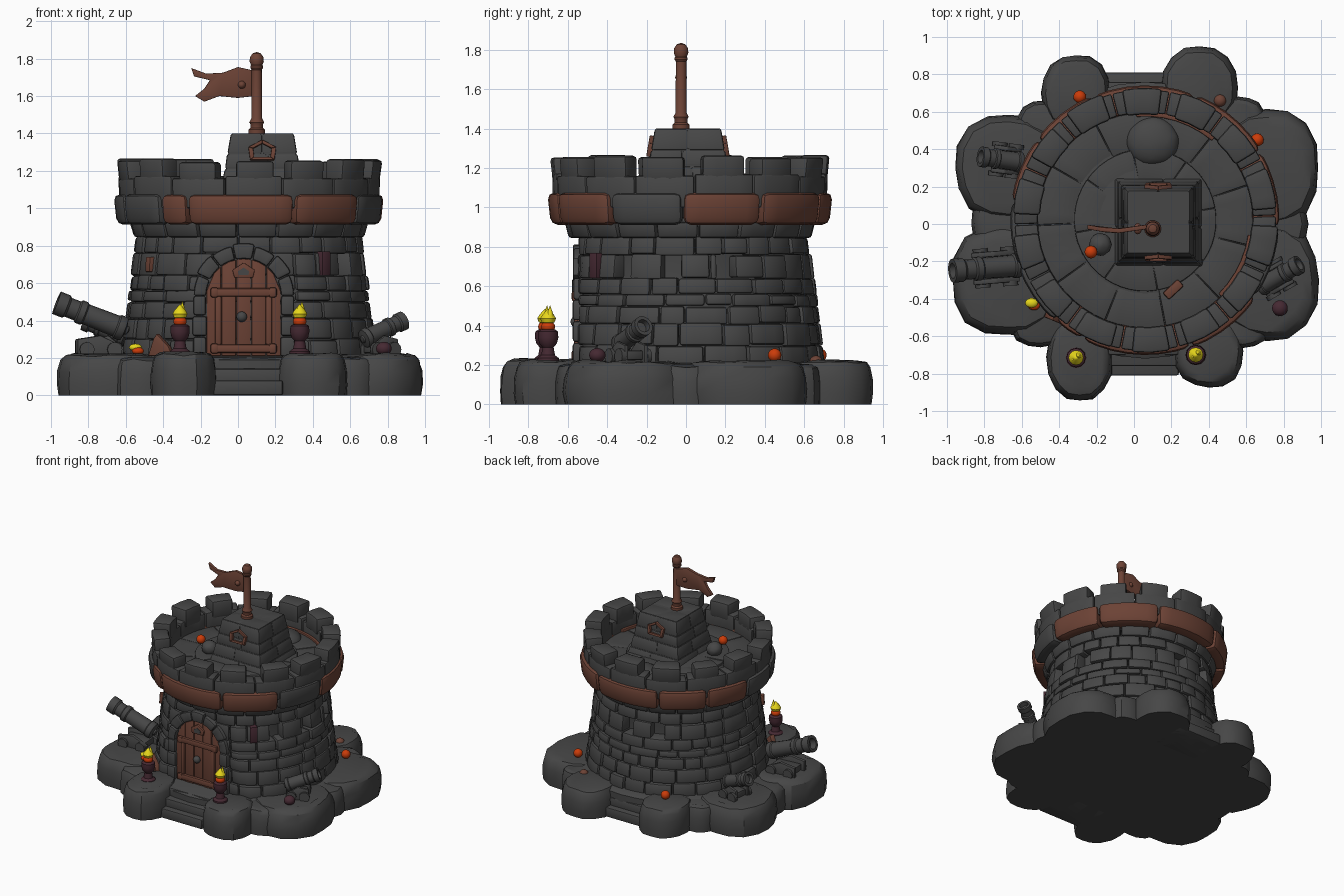
import bpy, bmesh, math, random
from math import sin, cos, pi, radians
from mathutils import Vector, Matrix

random.seed(4)
cube = bpy.data.objects.get("Cube")
if cube:
    bpy.data.objects.remove(cube)
TOWER = (0.06, 0.02, 0)
made = []


def material(name, *rgb):
    mat = bpy.data.materials.new(name)
    mat.use_nodes = True
    mat.diffuse_color = (*rgb, 1)
    mat.node_tree.nodes["Principled BSDF"].inputs["Base Color"].default_value = (*rgb, 1)
    return mat


stone = material("dark stone", 0.062, 0.062, 0.062)
wood = material("red brown wood", 0.15, 0.055, 0.036)
purple = material("dark purple iron", 0.06, 0.022, 0.032)
orange = material("ember orange", 0.6, 0.045, 0.003)
yellow = material("flame yellow", 0.85, 0.72, 0.012)


def jitter(amount):
    return random.uniform(-amount, amount)


def finish(name, bm, mats, loc=(0, 0, 0), rot=None):
    bmesh.ops.recalc_face_normals(bm, faces=bm.faces[:])
    mesh = bpy.data.meshes.new(name)
    bm.to_mesh(mesh)
    bm.free()
    for mat in mats:
        mesh.materials.append(mat)
    obj = bpy.data.objects.new(name, mesh)
    bpy.context.collection.objects.link(obj)
    obj.location = loc
    if rot is not None:
        obj.rotation_euler = rot
    made.append(obj)
    return obj


def bevel_new(bm, faces, width, mat):
    """Chamfer the sharp edges of freshly made faces."""
    bmesh.ops.recalc_face_normals(bm, faces=faces)
    for face in faces:
        face.material_index = mat
        face.normal_update()
    edges = {e for f in faces for e in f.edges if e.calc_face_angle(0) > 0.6}
    if width:
        bmesh.ops.bevel(bm, geom=list(edges), offset=width, segments=2, profile=0.5,
                        affect='EDGES', clamp_overlap=True, material=mat)


def arc_block(bm, a0, a1, z0, z1, ri, low, high=None, bev=0.012, mat=0, front=None):
    """Curved stone between two angles; front flattens it at a y limit."""
    high = low if high is None else high
    n = max(1, round((a1 - a0) / 7))
    cols = []
    for i in range(n + 1):
        a = radians(a0 + (a1 - a0) * i / n)
        col = []
        for r, z in ((ri, z0), (low, z0), (high, z1), (ri, z1)):
            y = r * sin(a)
            col.append(bm.verts.new((r * cos(a), y if front is None else max(y, front), z)))
        cols.append(col)
    faces = [bm.faces.new(cols[0]), bm.faces.new(cols[-1][::-1])]
    for c, d in zip(cols, cols[1:]):
        for k in range(4):
            faces.append(bm.faces.new((c[k], d[k], d[(k + 1) % 4], c[(k + 1) % 4])))
    bevel_new(bm, faces, bev, mat)


def box(bm, center, size, bev=0.01, mat=0, taper=1.0, axis=None):
    """Box whose top narrows toward its own middle, or toward a given xy axis."""
    new = bmesh.ops.create_cube(bm, size=1)["verts"]
    axis = Vector((*(axis or center[:2]), 0))
    for v in new:
        t = taper if v.co.z > 0 else 1
        p = Vector(center) + Vector([c * s for c, s in zip(v.co, size)]) - axis
        v.co = Vector((p.x * t, p.y * t, p.z)) + axis
    bevel_new(bm, list({f for v in new for f in v.link_faces}), bev, mat)


def prism(bm, points, y0, y1, bev=0.006, mat=0):
    """Extrude an xz outline along y."""
    a, b = ([bm.verts.new((x, y, z)) for x, z in points] for y in (y0, y1))
    n = len(points)
    faces = [bm.faces.new(a), bm.faces.new(b[::-1])]
    faces += [bm.faces.new((a[i], a[(i + 1) % n], b[(i + 1) % n], b[i])) for i in range(n)]
    bevel_new(bm, faces, bev, mat)


def lathe(name, profile, mat, loc=(0, 0, 0), seg=20, rot=None, front=None):
    bm = bmesh.new()
    verts = [bm.verts.new((r, 0, z)) for r, z in profile]
    edges = [bm.edges.new(p) for p in zip(verts, verts[1:])]
    bmesh.ops.spin(bm, geom=verts + edges, axis=(0, 0, 1), cent=(0, 0, 0),
                   angle=2 * pi, steps=seg, use_merge=True)
    bmesh.ops.remove_doubles(bm, verts=bm.verts[:], dist=0.0005)
    if front is not None:
        for v in bm.verts:
            v.co.y = max(v.co.y, front)
    return finish(name, bm, [mat], loc, rot)


def lump(name, loc, size, mat, rough=0.0, detail=3):
    bm = bmesh.new()
    bmesh.ops.create_icosphere(bm, subdivisions=detail, radius=1)
    for v in bm.verts:
        v.co = Vector([c * s * (1 + jitter(rough)) for c, s in zip(v.co, size)])
    return finish(name, bm, [mat], loc)


# Rocky base: lobes, low fillers, core and steps
LOBES = [(-.67, .3, .285, .29, 1), (-.68, -.3, .295, .3, 1), (-.29, -.71, .175, .235, 1.03),
         (.4, -.68, .185, .195, 1), (.71, -.3, .28, .32, 1), (.71, .3, .28, .32, 1), (.35, .73, .205, .22, 1),
         (-.31, .7, .185, .205, 1), (-.62, 0, .25, .2, .9), (.68, 0, .25, .2, .9), (-.5, -.5, .17, .16, .9),
         (.58, -.52, .16, .14, .9), (.56, .56, .14, .12, .9), (-.48, .52, .15, .14, .9)]
POWER = 2.4
for cx, cy, rx, ry, tall in LOBES:
    bm = bmesh.new()
    rings = []
    wobble = [1 + jitter(0.025) for _ in range(16)]
    for z, s in ((0, .975), (.06, 1), (.13, .985), (.185, .935), (.21, .86), (.222, .7)):
        ring = []
        for i, w in enumerate(wobble):
            c, d = cos(2 * pi * i / 16), sin(2 * pi * i / 16)
            q = s * (w + jitter(.012)) / (abs(c) ** POWER + abs(d) ** POWER) ** (1 / POWER)
            ring.append(bm.verts.new((cx + rx * c * q, cy + ry * d * q, z * tall + (jitter(.007) if z else 0))))
        rings.append(ring)
    for a, b in zip(rings, rings[1:]):
        for i in range(16):
            bm.faces.new((a[i], a[(i + 1) % 16], b[(i + 1) % 16], b[i]))
    bm.faces.new(rings[0])
    bm.faces.new(rings[-1])
    finish("base_rock", bm, [stone])
lathe("base_core", [(0, 0), (.74, 0), (.74, .19), (.7, .21), (0, .21)], stone, TOWER, 32)
bm = bmesh.new()
for side in (-1, 1):
    for k, depth in enumerate((.81, .76, .7)):
        box(bm, (.04, side * (depth - .15), .04 + .06 * k), (.4, .3, .08 + .005 * k), .012)
finish("steps", bm, [stone])

# Tower wall: core and courses of stones, with small niches left open
FRONT = -.565


def wall_radius(z):
    return .685 - .125 * (z - .2)


lathe("wall_core", [(0, .2), (.65, .2), (.61, .6), (.54, .63), (.54, .77), (.57, .92), (0, .92)],
      stone, TOWER, 40, front=FRONT + .02)
NICHES = [-34, -9, 17, 88, 111]
bm = bmesh.new()
LEVELS = [.2, .3, .41, .5, .56, .64, .76, .85]
for z0, z1 in zip(LEVELS, LEVELS[1:]):
    niche_row = z0 == .64
    a = start = -180 + random.uniform(0, 12)
    while a < start + 359:
        end = a + random.uniform(11, 21)
        if niche_row:
            if any(abs(a - n + 4.5) < .01 for n in NICHES):
                a += 9
                continue
            for n in NICHES:
                if a < n - 4.5 < end + 3:
                    end = n - 4.5
        if start + 360 - end < 8:
            end = start + 360
        r = jitter(.008)
        arc_block(bm, a + .3, end - (0 if niche_row else .3), z0 + jitter(.006), z1 + jitter(.006),
                  .45, wall_radius(z0) + r, wall_radius(z1) + r, .014, front=FRONT + jitter(.004))
        a = end
finish("wall_stones", bm, [stone], TOWER)

# Corbel, heavy ring with wooden sections, parapet and merlons
WOODEN = [(-132, -35), (-3, 172)]
JOINTS = [-132, -118, -70, -35, -3, 31, 68, 113, 143, 172, 200, 228]
bm = bmesh.new()
for i in range(18):
    a = i * 20 + 4
    arc_block(bm, a + .4, a + 19.6, .845, .925, .45, .615, .64 + jitter(.005), .014)
for lo, hi in zip(JOINTS, JOINTS[1:]):
    woody = any(w0 <= lo and hi <= w1 for w0, w1 in WOODEN)
    r = .726 + jitter(.006)
    arc_block(bm, lo + .2, hi - .2, .912, 1.075, .57, r - .018, r, .035, int(woody))
finish("ring_band", bm, [stone, wood], TOWER)
bm = bmesh.new()
step = 360 / 14
for i in range(14):
    a = i * step + 2
    arc_block(bm, a + .2, a + step - .2, 1.0, 1.165 + jitter(.008), .575, .695, .7, .012)
    arc_block(bm, a + 4 + jitter(1), a + 21 + jitter(1), 1.12, 1.255 + jitter(.012),
              .57 + jitter(.008), .695, .71 + jitter(.008), .018)
finish("parapet", bm, [stone], TOWER)

# Roof floor with paving and a thin inner hoop
lathe("roof_floor", [(0, 1.09), (.3, 1.07), (.6, 1.02), (.6, .9), (0, .9)], stone, TOWER, 32)
bm = bmesh.new()
for inner, outer, count in ((.2, .38, 8), (.38, .575, 11)):
    for i in range(count):
        a = i * 360 / count + inner * 50
        arc_block(bm, a + .2, a + 360 / count - .2, 1.0, 1.095 - .1 * inner + jitter(.004), inner, outer, bev=.006)
finish("roof_paving", bm, [stone], TOWER)
bm = bmesh.new()
for lo, hi in ((50, 95), (-45, -8)):
    arc_block(bm, lo, hi, 1.03, 1.075, .555, .58, bev=.005)
finish("inner_hoop", bm, [wood], TOWER)

# Small roof turret with gabled frames
AXIS = (.13, .01)
bm = bmesh.new()
half, z = .245, 1.02
for k, (height, shrink) in enumerate(((.1, .9), (.09, .92), (.08, .95), (.11, .9))):
    size = half * 2 - .012
    box(bm, (*AXIS, z + height / 2), (size, size, height), 0, taper=shrink)
    split = (.12, -.1, .15, 0)[k] * half
    for sx in (-1, 1):
        for sy in (-1, 1):
            wide, deep = half - sx * split, half + sy * split
            box(bm, (AXIS[0] + split + sx * wide / 2, AXIS[1] - split + sy * deep / 2, z + height / 2),
                (wide, deep, height), .012, taper=shrink, axis=AXIS)
    half, z = half * shrink - .002, z + height
finish("turret", bm, [stone])
GABLE = [(-.065, -.05), (.065, -.05), (.075, .02), (0, .06), (-.075, .02)]
for side in (-1, 1):
    bm = bmesh.new()
    for (x0, z0), (x1, z1) in zip(GABLE, GABLE[1:] + GABLE[:1]):
        prism(bm, [(x0, z0), (x1, z1), (x1 * .66, z1 * .66), (x0 * .66, z0 * .66)], -.022, .022, .004)
    finish("gable_frame", bm, [wood], (.13, .01 + side * .182, 1.305), (side * .17, 0, 0))

# Flagpole and torn flag
lathe("flagpole", [(0, 1.38), (.045, 1.38), (.045, 1.42), (.034, 1.43), (.034, 1.45), (.04, 1.46), (.029, 1.48),
                   (.027, 1.74), (.034, 1.75), (.034, 1.76), (.03, 1.765), (.038, 1.785), (.036, 1.808),
                   (.022, 1.828), (0, 1.836)], wood, (.1, -.025, 0), 14)
bm = bmesh.new()
prism(bm, [(.09, 1.735), (0, 1.755), (-.08, 1.725), (-.17, 1.72), (-.25, 1.75), (-.235, 1.705), (-.15, 1.685),
           (-.18, 1.64), (-.23, 1.6), (-.18, 1.57), (-.1, 1.6), (0, 1.59), (.09, 1.6)], -.012, .012, .003)
for v in bm.verts:
    v.co.y += .012 * sin(v.co.x * 16)
finish("flag", bm, [wood], (0, -.025, 0))
lump("flag_boss", (.02, -.025, 1.66), (.022, .03, .022), wood)

# Doorway: arch stones, jambs, planks, bars and knob
bm = bmesh.new()
for i in range(7):
    a = i * 180 / 7
    arc_block(bm, a + .6, a + 180 / 7 - .6, .45, .575 + jitter(.006), .2, .275 + jitter(.01))
finish("door_arch", bm, [stone], (.03, 0, .53), (pi / 2, 0, 0))
bm = bmesh.new()
for side in (-1, 1):
    for k in range(3):
        box(bm, (.03 + side * .235, -.505, .26 + k * .11), (.075 + jitter(.01), .14, .105), .014)
finish("door_jambs", bm, [stone])
bm = bmesh.new()
for k in range(5):
    x0, x1 = -.198 + k * .08, -.122 + k * .08
    tops = [(x, .32 + math.sqrt(max(0, .04 - x * x))) for x in (x1, (x0 + x1) / 2, x0)]
    prism(bm, [(x0, 0), (x1, 0)] + tops, -.53, -.552 - .004 * (k % 2))
for z in (.04, .34):
    box(bm, (0, -.56, z), (.35, .03, .045))
for x in (-.135, .135):
    box(bm, (x, -.557, .19), (.035, .025, .26))
    for z in (.04, .34):
        box(bm, (x * 1.15, -.566, z), (.045, .03, .055), .014)
prism(bm, [(-.05, .42), (.05, .42), (.06, .46), (0, .5), (-.06, .46)], -.545, -.568, .004)
prism(bm, [(-.025, .432), (.025, .432), (.03, .453), (0, .473), (-.03, .453)], -.565, -.572, 0, 1)
finish("door", bm, [wood, stone], (.03, 0, .21))
lump("door_knob", (.02, -.56, .42), (.028, .026, .028), stone)
bm = bmesh.new()
arc_block(bm, -52.5, -47.5, .64, .77, .5, .645, .645, .006, 0)
arc_block(bm, -150, -146, .66, .74, .5, .645, .64, .006, 1)
finish("shutters", bm, [purple, wood], TOWER)

# Lamp stands with flames, and a small ground fire
for x, y in ((-.31, -.715), (.33, -.7)):
    lathe("lamp_stand", [(0, .2), (.055, .2), (.055, .235), (.035, .25), (.028, .29), (.045, .31), (.052, .34),
                         (.05, .37), (.035, .38), (0, .38)], purple, (x, y, 0), 12)
    lump("lamp_ember", (x, y, .395), (.036, .036, .028), orange)
    for dx, dy, w, h in ((0, 0, .04, .068), (.012, .01, .02, .084), (-.015, -.01, .02, .054)):
        lathe("flame", [(0, -.012), (w * .8, -.004), (w, .016), (w * .75, h * .5), (w * .3, h * .8), (0, h)],
              yellow, (x + dx, y + dy, .42), 12)
lump("ground_ember", (-.535, -.435, .237), (.032, .026, .02), orange)
lump("ground_flame", (-.548, -.422, .256), (.034, .026, .02), yellow)

# Loose balls, rocks and scraps
for x, y, z in ((-.23, -.15, 1.18), (-.29, .68, .25), (.66, .45, .25)):
    lump("ember_ball", (x, y, z), (.034, .034, .034), orange)
lump("wood_ball", (.46, .66, .218), (.033, .033, .03), wood)
lump("purple_lump", (.78, -.45, .25), (.042, .042, .036), purple)
lump("roof_rock", (.1, .44, 1.05), (.14, .13, .07), stone, .03)
lump("roof_pebble", (-.18, -.11, 1.11), (.06, .06, .055), stone, .05)
bm = bmesh.new()
box(bm, (0, 0, 0), (.11, .05, .03), .01)
finish("roof_scrap", bm, [wood], (.21, -.35, 1.075), (0, 0, .75))
bm = bmesh.new()
prism(bm, [(-.07, 0), (.07, 0), (.05, .05), (-.02, .12), (-.04, .09)], -.02, .02)
finish("wood_scrap", bm, [wood], (-.41, -.505, .21), (0, 0, -.4))


# Cannons on carriages
def cannon(tail, tip, radius):
    tail, tip = Vector(tail), Vector(tip)
    axis = tip - tail
    shape = [(0, -.05), (.35, -.03), (.4, 0), (.95, .02), (1.03, .05), (1.03, .12), (.92, .14), (.87, .58), (1, .6),
             (1, .68), (.84, .7), (.84, .83), (1, .86), (1, 1), (.65, 1), (.6, .88), (0, .88)]
    lathe("cannon_barrel", [(r * radius, t * axis.length) for r, t in shape], stone, tail, 16,
          axis.to_track_quat('Z', 'Y').to_euler())
    bm = bmesh.new()
    length = axis.length * .62
    for side in (-1, 1):
        prism(bm, [(-length / 2, 0), (length / 2, 0), (length / 2, .09), (0, .11), (-length / 2, .05)],
              side * radius * .9, side * radius * 1.35)
        for t in (-.3, .3):
            spot = Matrix.Translation((length * t, side * radius * 1.45, .035)) @ Matrix.Rotation(pi / 2, 4, 'X')
            bmesh.ops.create_cone(bm, cap_ends=True, segments=12, radius1=.04, radius2=.04, depth=.025, matrix=spot)
    box(bm, (0, 0, .04), (length * .8, radius * 2, .05))
    middle = tail + axis * .38
    finish("cannon_carriage", bm, [stone], (middle.x, middle.y, .21), (0, 0, math.atan2(axis.y, axis.x)))


cannon((-.6, -.22, .35), (-.97, -.25, .495), .064)
cannon((-.6, .33, .31), (-.82, .36, .4), .055)
cannon((.67, -.34, .3), (.885, -.215, .4), .052)

# Shading
bpy.ops.object.select_all(action='DESELECT')
for obj in made:
    obj.select_set(True)
bpy.context.view_layer.objects.active = made[0]
bpy.ops.object.shade_smooth_by_angle(angle=radians(32))
